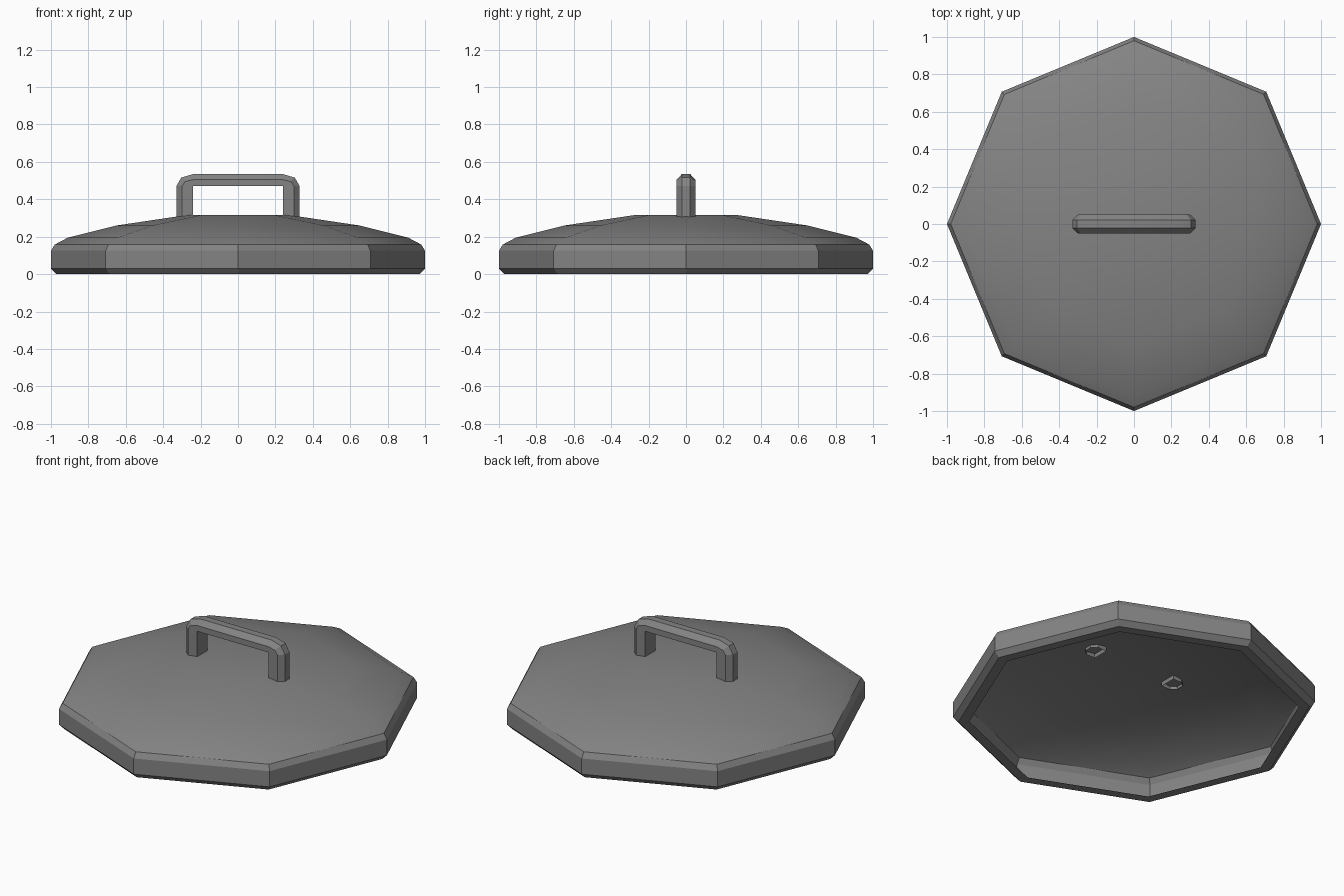
import bpy, bmesh, math

if "Cube" in bpy.data.objects:
    bpy.data.objects.remove(bpy.data.objects["Cube"])

metal = bpy.data.materials.new("dark grey metal")
metal.diffuse_color = (0.23, 0.23, 0.23, 1)
metal.use_nodes = True
metal.node_tree.nodes["Principled BSDF"].inputs["Base Color"].default_value = metal.diffuse_color


def finish(name, bm, angle):
    bmesh.ops.remove_doubles(bm, verts=bm.verts, dist=1e-5)
    bmesh.ops.recalc_face_normals(bm, faces=bm.faces)
    mesh = bpy.data.meshes.new(name)
    bm.to_mesh(mesh)
    bm.free()
    mesh.materials.append(metal)
    ob = bpy.data.objects.new(name, mesh)
    bpy.context.collection.objects.link(ob)
    bpy.ops.object.select_all(action='DESELECT')
    ob.select_set(True)
    bpy.context.view_layer.objects.active = ob
    bpy.ops.object.shade_smooth_by_angle(angle=math.radians(angle))
    return ob


# Lid: eight-sided thin domed shell with an inward lip, profile (radius, height)
profile = [(0.28, 0.315), (0.65, 0.26), (0.91, 0.195), (0.98, 0.158),
           (1, 0.125), (1, 0.03), (0.97, 0), (0.91, 0)]
bm = bmesh.new()
rings = [[bm.verts.new((r * math.cos(k * math.pi / 4), r * math.sin(k * math.pi / 4), z))
          for k in range(8)] for r, z in profile]
for a, b in zip(rings, rings[1:]):
    for i in range(8):
        j = (i + 1) % 8
        bm.faces.new((a[i], b[i], b[j], a[j]))
bm.faces.new(rings[0])
finish("lid", bm, 29)

# Handle: chamfered section swept up, round the corner and across, open ends
# section points: (leg offset, bar offset, y)
section = [(0, 0, -0.05), (0.06, 0.035, -0.05), (0.09, 0.065, -0.022),
           (0.09, 0.065, 0.022), (0.06, 0.035, 0.05), (0, 0, 0.05)]
X, Z, FOOT = 0.24, 0.47, 0.29
stations = [(1, FOOT, 0)] + [(1, Z, a) for a in (0, 45, 90)]
stations += [(-1, Z, a) for a in (90, 45, 0)] + [(-1, FOOT, 0)]
bm = bmesh.new()
loops = []
for side, z, a in stations:
    c, s = math.cos(math.radians(a)), math.sin(math.radians(a))
    loops.append([bm.verts.new((side * (X + p * c), y, z + q * s)) for p, q, y in section])
for a, b in zip(loops, loops[1:]):
    for i in range(6):
        j = (i + 1) % 6
        # skip coincident corners so no sliver faces appear
        quad = []
        for v in (a[i], a[j], b[j], b[i]):
            if all((v.co - w.co).length > 1e-5 for w in quad):
                quad.append(v)
        if len(quad) > 2:
            bm.faces.new(quad)
finish("handle", bm, 20)
